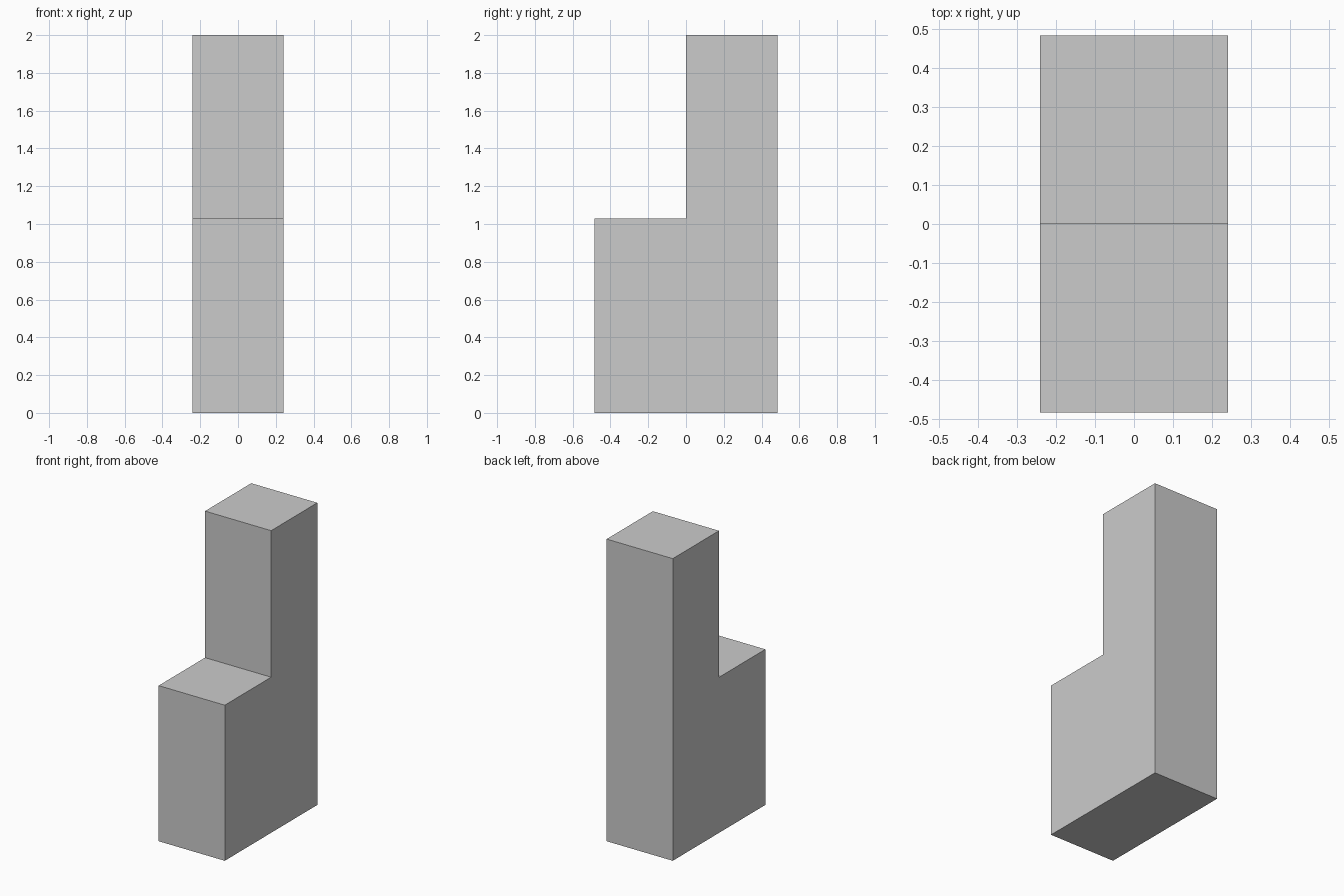
import bpy, bmesh

if "Cube" in bpy.data.objects:
    bpy.data.objects.remove(bpy.data.objects["Cube"])

HALF_W, HALF_D = 0.242, 0.484
STEP_Y, STEP_Z, TOP_Z = 0.001, 1.03, 2.0

# L-shaped side profile (y, z)
profile = [(-HALF_D, 0), (HALF_D, 0), (HALF_D, TOP_Z),
           (STEP_Y, TOP_Z), (STEP_Y, STEP_Z), (-HALF_D, STEP_Z)]

# Extrude the profile across the width
bm = bmesh.new()
face = bm.faces.new([bm.verts.new((-HALF_W, y, z)) for y, z in profile])
ext = bmesh.ops.extrude_face_region(bm, geom=[face], use_keep_orig=True)
moved = [g for g in ext["geom"] if isinstance(g, bmesh.types.BMVert)]
bmesh.ops.translate(bm, verts=moved, vec=(2 * HALF_W, 0, 0))
bmesh.ops.recalc_face_normals(bm, faces=bm.faces)

mesh = bpy.data.meshes.new("stepped_block")
bm.to_mesh(mesh)
bm.free()
bpy.context.collection.objects.link(bpy.data.objects.new("stepped_block", mesh))
